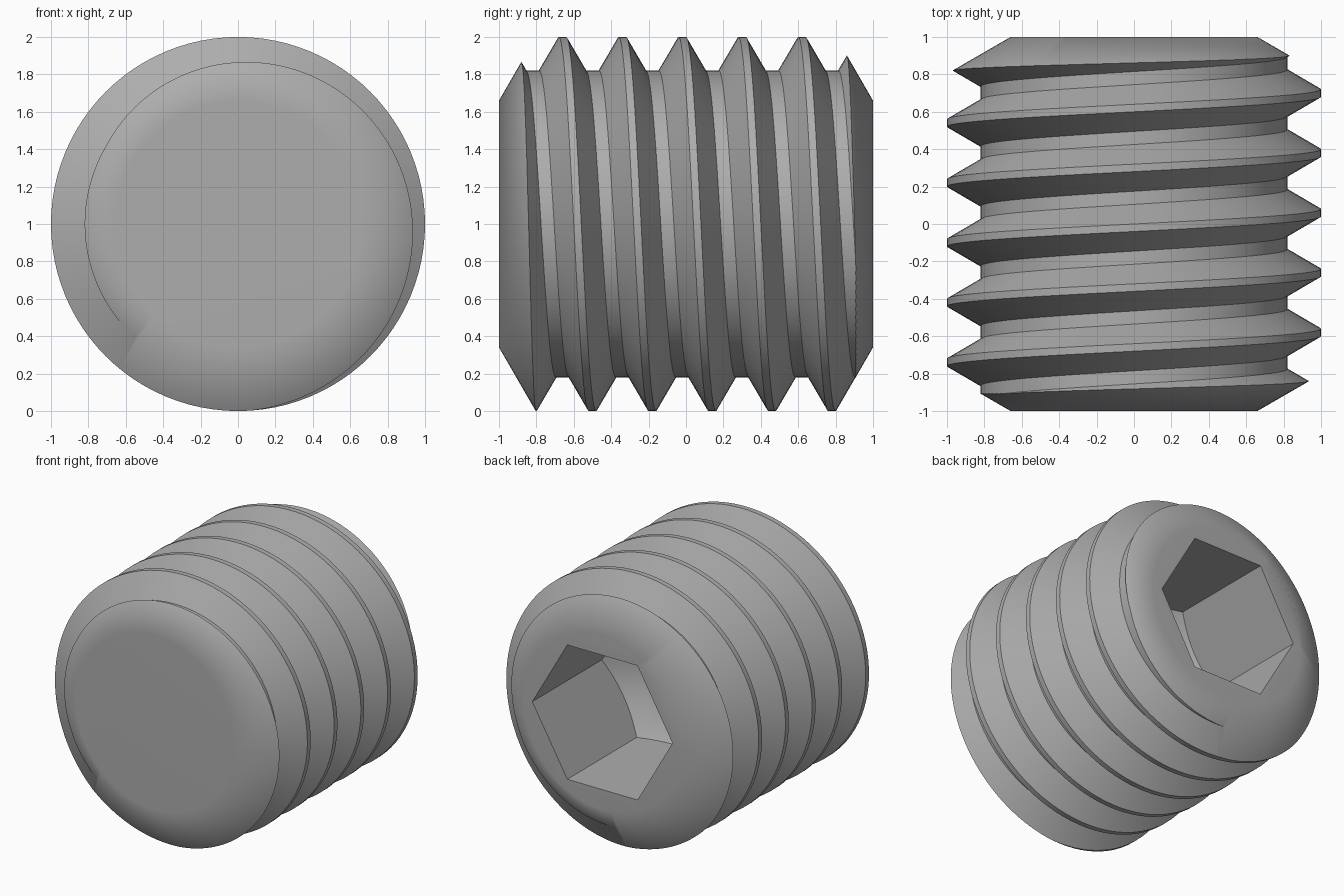
import bpy, bmesh, math
from math import cos, sin, pi, tau

cube = bpy.data.objects.get("Cube")
if cube:
    bpy.data.objects.remove(cube)

PITCH, MINOR, MAJOR = 0.32, 0.82, 1.0
SEGS = 96
END_R = 0.66                      # radius of the flat ends
SLOPE = math.sqrt(3)              # chamfer rise per unit of length
HEX_R, HEX_DEPTH, DRILL = 0.587, 0.83, 0.65

steel = bpy.data.materials.new("steel_grey")
steel.use_nodes = True
grey = (0.42, 0.42, 0.42, 1)
steel.diffuse_color = grey
steel.node_tree.nodes["Principled BSDF"].inputs["Base Color"].default_value = grey


def make_object(name, bm):
    bmesh.ops.recalc_face_normals(bm, faces=bm.faces)
    mesh = bpy.data.meshes.new(name)
    bm.to_mesh(mesh)
    bm.free()
    mesh.materials.append(steel)
    ob = bpy.data.objects.new(name, mesh)
    bpy.context.collection.objects.link(ob)
    return ob


def polar(bm, r, a, y):
    return bm.verts.new((r * cos(a), y, 1 + r * sin(a)))


# Threaded rod: one thread profile wound into a helix, capped beyond both ends
profile = [(-0.125, MINOR), (-0.02, MAJOR), (0.02, MAJOR), (0.125, MINOR)]
turns = range(-7, 6)
bm = bmesh.new()
columns = []
for s in range(SEGS):
    a = tau * s / SEGS
    columns.append([polar(bm, r, a, 0.70 + PITCH * (t - s / SEGS) + dy)
                    for t in turns for dy, r in profile])
n = len(columns[0])
for s in range(SEGS):
    last = s == SEGS - 1
    here, there = columns[s], columns[(s + 1) % SEGS]
    shift = len(profile) if last else 0
    for i in range(shift, n - 1):
        bm.faces.new((here[i], here[i + 1], there[i + 1 - shift], there[i - shift]))
tips = {side: bm.verts.new((0, 4 * side, 1)) for side in (-1, 1)}
for e in [e for e in bm.edges if e.is_boundary]:
    side = 1 if e.verts[0].co.y > 0 else -1
    bm.faces.new((e.verts[0], e.verts[1], tips[side]))
screw = make_object("threaded_screw", bm)

# Chamfered blank that trims the rod at both ends
bm = bmesh.new()
wide = 1.1
shoulder = 1 - (wide - END_R) / SLOPE
rings = [[polar(bm, r, tau * (s + 0.5) / SEGS, y) for s in range(SEGS)]
         for y, r in ((-1, END_R), (-shoulder, wide), (shoulder, wide), (1, END_R))]
for lo, hi in zip(rings, rings[1:]):
    for s in range(SEGS):
        k = (s + 1) % SEGS
        bm.faces.new((lo[s], lo[k], hi[k], hi[s]))
bm.faces.new(rings[0])
bm.faces.new(rings[-1])
blank = make_object("chamfer_cutter", bm)

# Hexagonal socket with a conical drilled floor, open at the back
bm = bmesh.new()
count = 72
mouth, floor = [], []
for s in range(count):
    a = tau * s / count
    r = HEX_R * cos(pi / 6) / cos(a % (pi / 3) - pi / 6)
    mouth.append(polar(bm, r, a, 1.2))
    floor.append(polar(bm, r, a, 1 - HEX_DEPTH - (HEX_R - r) * DRILL))
tip = bm.verts.new((0, 1 - HEX_DEPTH - HEX_R * DRILL, 1))
for s in range(count):
    k = (s + 1) % count
    bm.faces.new((mouth[s], mouth[k], floor[k], floor[s]))
    bm.faces.new((floor[s], floor[k], tip))
bm.faces.new(mouth)
socket = make_object("socket_cutter", bm)

# Trim the ends, then cut the socket
for cutter, operation in ((blank, 'INTERSECT'), (socket, 'DIFFERENCE')):
    mod = screw.modifiers.new(cutter.name, 'BOOLEAN')
    mod.object, mod.operation, mod.solver = cutter, operation, 'EXACT'
graph = bpy.context.evaluated_depsgraph_get()
shaped = bpy.data.meshes.new_from_object(screw.evaluated_get(graph))
screw.modifiers.clear()
screw.data = shaped
for cutter in (blank, socket):
    bpy.data.objects.remove(cutter)

# Smooth round surfaces, crisp thread edges, softened end rims
bpy.ops.object.select_all(action='DESELECT')
screw.select_set(True)
bpy.context.view_layer.objects.active = screw
bpy.ops.object.shade_smooth_by_angle(angle=math.radians(30))
for e in shaped.edges:
    ends = [shaped.vertices[v].co for v in e.vertices]
    if all(abs(c.y) > 0.999 and math.hypot(c.x, c.z - 1) > 0.65 for c in ends):
        e.use_edge_sharp = False
soft = screw.modifiers.new("soft_rims", 'WEIGHTED_NORMAL')
soft.keep_sharp = True
